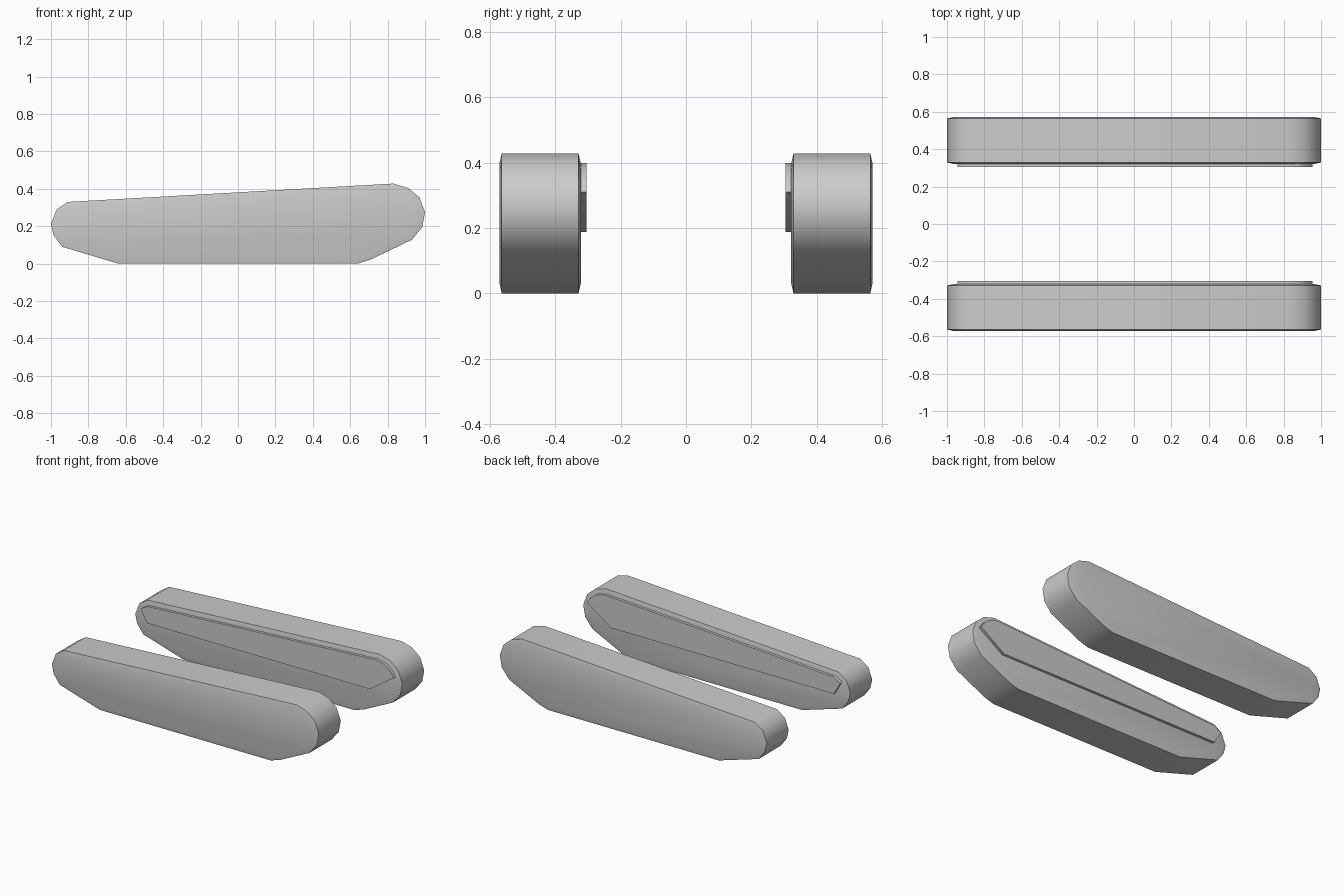
import bpy, bmesh, math

if "Cube" in bpy.data.objects:
    bpy.data.objects.remove(bpy.data.objects["Cube"])

# Side outlines (x, z), counter-clockwise seen from the front
TRACK = [(-0.64, 0), (0.64, 0), (0.71, 0.022), (0.93, 0.128), (0.985, 0.195),
         (1, 0.275), (0.97, 0.355), (0.91, 0.405), (0.83, 0.428),
         (-0.91, 0.33), (-0.97, 0.29), (-1, 0.212), (-0.985, 0.15), (-0.94, 0.09)]
PLATE = [(-0.893, 0.187), (0.773, 0.187), (0.955, 0.31), (0.93, 0.347),
         (0.885, 0.382), (0.825, 0.398), (-0.895, 0.301), (-0.943, 0.27)]


def slab(name, outline, y0, y1, side, inset=0, depth=0):
    """Extrude an outline from y0 to y1, optionally with a shallow chamfered rim."""
    bm = bmesh.new()
    n = len(outline)
    near = [bm.verts.new((x, side * (y0 + depth), z)) for x, z in outline]
    far = [bm.verts.new((x, side * (y1 - depth), z)) for x, z in outline]
    caps = [bm.faces.new(near), bm.faces.new(far)]
    for i in range(n):
        j = (i + 1) % n
        bm.faces.new((near[i], near[j], far[j], far[i]))
    bmesh.ops.recalc_face_normals(bm, faces=bm.faces[:])
    if inset:
        for cap in caps:
            bmesh.ops.inset_region(bm, faces=[cap], thickness=inset, depth=0,
                                   use_even_offset=True)
            for v in cap.verts:
                v.co.y += depth * (1 if cap.normal.y > 0 else -1)
    bmesh.ops.recalc_face_normals(bm, faces=bm.faces[:])
    mesh = bpy.data.meshes.new(name)
    bm.to_mesh(mesh)
    bm.free()
    obj = bpy.data.objects.new(name, mesh)
    bpy.context.collection.objects.link(obj)
    bpy.ops.object.select_all(action='DESELECT')
    obj.select_set(True)
    bpy.context.view_layer.objects.active = obj
    bpy.ops.object.shade_smooth_by_angle(angle=math.radians(40))
    return obj


for label, side in (("front", -1), ("back", 1)):
    # Chamfered track body
    slab(label + "_track", TRACK, 0.322, 0.571, side, inset=0.03, depth=0.007)
    # Raised plate on the inner face
    slab(label + "_inner_plate", PLATE, 0.304, 0.33, side)
